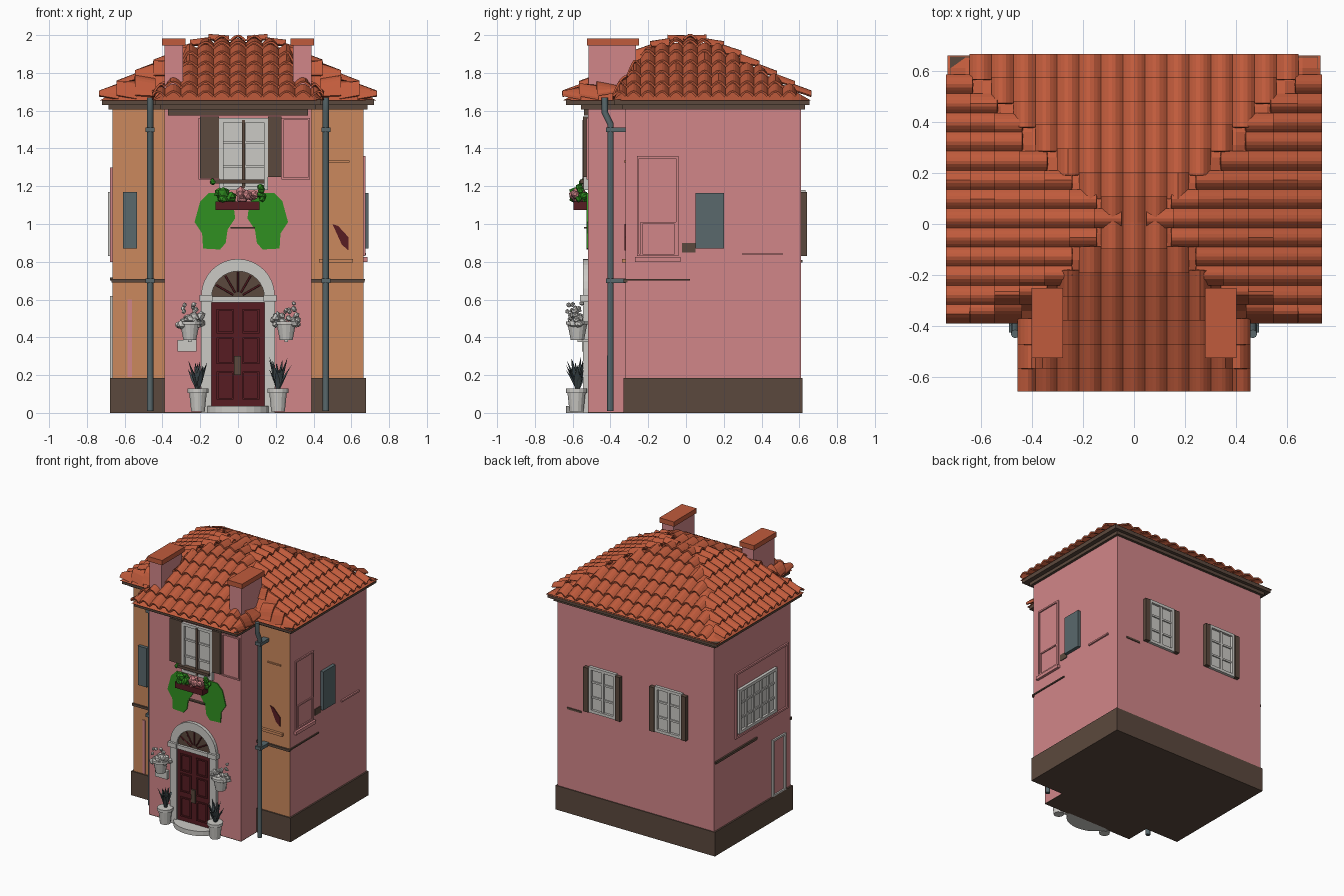
import bpy, bmesh, math, random
from mathutils import Vector, Matrix

if "Cube" in bpy.data.objects:
    bpy.data.objects.remove(bpy.data.objects["Cube"])
random.seed(4)

def material(name, r, g, b):
    m = bpy.data.materials.new(name)
    m.diffuse_color = (r, g, b, 1)
    m.use_nodes = True
    m.node_tree.nodes["Principled BSDF"].inputs["Base Color"].default_value = m.diffuse_color
    return m
PINK = material("pink plaster", .64, .24, .25)
ORANGE = material("orange plaster", .60, .25, .11)
TILE = material("terracotta", .53, .105, .045)
BROWN = material("dark brown", .105, .066, .047)
SLATE = material("slate grey", .10, .14, .15)
WHITE = material("off white", .60, .59, .56)
RED = material("door red", .095, .012, .016)
GREEN = material("leaf green", .03, .28, .015)
LEAF = material("dark leaf", .055, .075, .08)

def finish(name, bm, *mats):
    bmesh.ops.recalc_face_normals(bm, faces=bm.faces[:])
    me = bpy.data.meshes.new(name)
    bm.to_mesh(me)
    bm.free()
    for m in mats:
        me.materials.append(m)
    ob = bpy.data.objects.new(name, me)
    bpy.context.collection.objects.link(ob)
    return ob

def prism(name, pts, depth, mat, *more):
    """Extrude an outline of 3D points by the vector depth."""
    bm = bmesh.new()
    f = bm.faces.new([bm.verts.new(p) for p in pts])
    r = bmesh.ops.extrude_face_region(bm, geom=[f])
    new = [v for v in r["geom"] if isinstance(v, bmesh.types.BMVert)]
    bmesh.ops.translate(bm, verts=new, vec=depth)
    if not any(set(g.verts) == set(v for v in bm.verts if v not in new) for g in bm.faces):
        bm.faces.new([v for v in bm.verts if v not in new])
    return finish(name, bm, mat, *more)

def box(name, x0, x1, y0, y1, z0, z1, mat):
    return prism(name, [(x0, y0, z0), (x1, y0, z0), (x1, y1, z0), (x0, y1, z0)], (0, 0, z1 - z0), mat)

# wall planes: axis across the wall, outward sign, position
WALLS = {"front": ("x", -1, -.52), "wing": ("x", -1, -.32), "back": ("x", 1, .61),
         "right": ("y", 1, .665), "left": ("y", -1, -.665)}

def plate(name, wall, u0, u1, z0, z1, d, mat, d0=-.01):
    axis, s, p = WALLS[wall]
    a, b = sorted((p + s * d0, p + s * d))
    return box(name, u0, u1, a, b, z0, z1, mat) if axis == "x" else box(name, a, b, u0, u1, z0, z1, mat)

def frame(name, wall, u0, u1, z0, z1, w, d, mat):
    plate(name + "_foot", wall, u0, u1, z0, z0 + w, d, mat)
    plate(name + "_head", wall, u0, u1, z1 - w, z1, d, mat)
    plate(name + "_side_a", wall, u0, u0 + w, z0 + w, z1 - w, d, mat)
    plate(name + "_side_b", wall, u1 - w, u1, z0 + w, z1 - w, d, mat)

def window(name, wall, u0, u1, z0, z1, cols, rows):
    plate(name + "_pane", wall, u0, u1, z0, z1, .004, WHITE)
    frame(name + "_frame", wall, u0, u1, z0, z1, .022, .022, WHITE)
    for i in range(1, cols):
        u = u0 + (u1 - u0) * i / cols
        plate(name + "_mullion", wall, u - .009, u + .009, z0 + .02, z1 - .02, .016, WHITE)
    for j in range(1, rows):
        z = z0 + (z1 - z0) * j / rows
        plate(name + "_bar", wall, u0 + .02, u1 - .02, z - .007, z + .007, .013, WHITE)

def tee(x, xf, yf, ym, yb, z):
    """T-shaped plan outline of the house."""
    return [(-x, ym, z), (-xf, ym, z), (-xf, yf, z), (xf, yf, z), (xf, ym, z), (x, ym, z), (x, yb, z), (-x, yb, z)]

# house body: orange on the recessed wing fronts
body = prism("walls", tee(.665, .39, -.52, -.32, .61, .005), (0, 0, 1.62), PINK, ORANGE)
for f in body.data.polygons:
    if f.normal.y < -.5 and abs(f.center.x) > .4:
        f.material_index = 1
box("ground_slab", -.665, .665, -.32, .61, 0, .02, BROWN)
box("front_slab", -.39, .39, -.52, -.3, 0, .008, BROWN)
# brown plinth around wings and back
prism("plinth", [(-.39, -.33, 0), (-.677, -.33, 0), (-.677, .617, 0), (.677, .617, 0), (.677, -.33, 0), (.39, -.33, 0),
                 (.39, -.2, 0), (-.39, -.2, 0)], (0, 0, .185), BROWN)

# eaves
prism("eaves", tee(.72, .44, -.635, -.38, .655, 1.63), (0, 0, .03), BROWN)
prism("cornice", tee(.685, .41, -.555, -.34, .63, 1.605), (0, 0, .03), BROWN)
plate("front_soffit", "front", -.37, .37, 1.575, 1.61, .02, BROWN)

# roof surface: pyramid with a notch beside the front bay and a rounded top
def height(x, y):
    t = min(.73 - abs(x), .66 - y, y + .65, max(2.5 * (y + .39), 2 * (.45 - abs(x)))) / .68
    t = max(t, -.04)
    g = 1.25 * t if t < .6 else .75 + .25 * (1 - (1 - (t - .6) / .4) ** 2)
    return 1.655 + .31 * g

def inside(x, y):
    return abs(x) < .73 and -.65 < y < .66 and (abs(x) < .45 or y > -.39)

xs = [-.73, -.66, -.59, -.52] + [-.45 + .05 * i for i in range(19)] + [.52, .59, .66, .73]
ys = [-.65 + .26 * i / 6 for i in range(6)] + [-.39 + .05 * i for i in range(22)]
bm = bmesh.new()
grid = [[bm.verts.new((x, y, height(x, y))) for y in ys] for x in xs]
for i in range(len(xs) - 1):
    for j in range(len(ys) - 1):
        if inside((xs[i] + xs[i + 1]) / 2, (ys[j] + ys[j + 1]) / 2):
            bm.faces.new([grid[i][j], grid[i + 1][j], grid[i + 1][j + 1], grid[i][j + 1]])
bmesh.ops.delete(bm, geom=[v for v in bm.verts if not v.link_faces], context="VERTS")
finish("roof_deck", bm, TILE)

# barrel tiles following the roof surface
bm = bmesh.new()
def tile(cx, cy, along_y, pitch, length):
    down = math.copysign(1, cy - .01 if along_y else cx)
    rows = []
    for v in (-.5, .6):
        row = []
        for k in range(7):
            u = k / 6 - .5
            a, b = u * pitch, v * length * down
            x, y = (cx + a, cy + b) if along_y else (cx + b, cy + a)
            x, y = max(-.735, min(.735, x)), max(-.655, min(.665, y))
            if abs(cx) > .45:
                y = max(y, -.395)
            elif cy < -.39:
                x = max(-.455, min(.455, x))
            row.append(bm.verts.new((x, y, height(x, y) + .008 + .026 * math.cos(math.pi * u) + .018 * (v + .5)
                                     + random.uniform(-.001, .001))))
        rows.append(row)
    for k in range(6):
        bm.faces.new([rows[0][k], rows[0][k + 1], rows[1][k + 1], rows[1][k]])

def slope_is_y(x, y):
    return min(.66 - y, y + .65) <= .73 - abs(x)
for along_y, nx, y0, ny in ((True, 17, -.65, 14), (False, 15, -.39, 14)):
    px, py = 1.46 / nx, (.66 - y0) / ny
    for i in range(nx):
        for j in range(ny):
            x, y = -.73 + px * (i + .5), y0 + py * (j + .5)
            if inside(x, y) and slope_is_y(x, y) == along_y:
                tile(x, y, along_y, px if along_y else py, py if along_y else px)
tiles = finish("roof_tiles", bm, TILE)
sol = tiles.modifiers.new("thickness", "SOLIDIFY")
sol.thickness = .011

# chimneys
for s, n in ((-1, "left"), (1, "right")):
    a, b = sorted((s * .29, s * .39))
    box(n + "_chimney", a, b, -.515, -.265, 1.66, 1.95, PINK)
    box(n + "_chimney_cap", a - .012, b + .012, -.525, -.25, 1.945, 1.982, TILE)

# downpipes with a bend under the eaves, and brackets
def pipe(name, pts, r, mat):
    cu = bpy.data.curves.new(name, "CURVE")
    cu.dimensions, cu.bevel_depth, cu.bevel_resolution, cu.use_fill_caps = "3D", r, 2, True
    sp = cu.splines.new("POLY")
    sp.points.add(len(pts) - 1)
    for p, q in zip(sp.points, pts):
        p.co = (*q, 1)
    cu.materials.append(mat)
    bpy.context.collection.objects.link(bpy.data.objects.new(name, cu))
for s in (-1, 1):
    pipe("downpipe", [(s * .465, -.43, 1.67), (s * .465, -.43, 1.59), (s * .465, -.40, 1.53), (s * .465, -.40, .01)], .017, SLATE)
    for z in (.7, 1.5):
        box("pipe_bracket", s * .465 - .024, s * .465 + .024, -.424, -.31, z - .012, z + .012, SLATE)
    a, b = sorted((s * .39, s * .67))
    plate("string_course", "wing", a, b, .69, .708, .012, BROWN)

# wing fronts
plate("wing_shutter_left", "wing", -.61, -.535, .87, 1.17, .025, SLATE)
prism("wing_broken_shutter", [(.5, -.31, 1.0), (.53, -.31, .99), (.585, -.31, .93), (.585, -.31, .86), (.55, -.31, .89)], (0, -.016, 0), RED)
plate("wing_sill", "wing", .43, .61, .795, .815, .02, ORANGE)
plate("wing_lintel", "wing", .48, .59, 1.325, 1.335, .008, ORANGE)
plate("wing_pink_strip", "wing", -.585, -.56, .19, .6, .006, PINK)

# right wall: slate shutter and plaster frames
plate("right_shutter", "right", .05, .2, .87, 1.165, .025, SLATE)
plate("right_shutter_hinge", "right", -.02, .05, .85, .9, .005, BROWN)
frame("right_blind_window", "right", -.26, -.04, .83, 1.36, .012, .01, PINK)
plate("right_blind_sill", "right", -.27, -.03, .8, .825, .02, PINK)
frame("right_small_panel", "right", -.24, -.05, .83, 1.01, .01, .008, PINK)
plate("right_blind_ledge", "right", .3, .51, .835, .847, .012, PINK)
plate("right_string", "right", -.33, .02, .7, .71, .008, BROWN)

# left wall: wide window, frame and blind door
window("left_window", "left", -.13, .33, .83, 1.17, 5, 3)
frame("left_plaster_frame", "left", -.28, .36, .8, 1.3, .015, .012, PINK)
plate("left_string", "left", .1, .6, .70, .718, .012, BROWN)
frame("left_blind_door", "left", -.25, -.09, .18, .62, .015, .012, WHITE)

# back windows with open shutters
for u in (.27, -.29):
    window("back_window", "back", u - .115, u + .115, .83, 1.18, 2, 3)
    for s in (-1, 1):
        plate("back_shutter", "back", u + s * .135 - .02, u + s * .135 + .02, .83, 1.17, .03, BROWN)
plate("back_crack", "back", .46, .58, .795, .81, .006, BROWN)

# front door in an arched surround
def arc(r, zc, n=16):
    return [(r * math.cos(math.pi * i / n), -.515, zc + r * math.sin(math.pi * i / n)) for i in range(n + 1)]
surround = [(.195, -.515, 0)] + arc(.195, .62) + [(-.195, -.515, 0), (-.14, -.515, 0)] + arc(.14, .61)[::-1] + [(.14, -.515, 0)]
prism("door_surround", surround, (0, -.03, 0), WHITE)
prism("fanlight", arc(.145, .61), (0, -.014, 0), BROWN)
for k in range(1, 6):
    a = math.pi * k / 6
    pipe("fanlight_rib", [(.03 * math.cos(a), -.53, .61 + .03 * math.sin(a)), (.135 * math.cos(a), -.53, .61 + .135 * math.sin(a))], .005, RED)
plate("door", "front", -.142, .142, .03, .59, .012, RED)
plate("door_transom", "front", -.142, .142, .585, .615, .028, WHITE)
for s in (-1, 1):
    a, b = sorted((s * .135, s * .205))
    plate("capital", "front", a, b, .59, .625, .042, WHITE)
    for z0, z1 in ((.07, .22), (.26, .40), (.42, .55)):
        frame("door_panel", "front", s * .068 - .045, s * .068 + .045, z0, z1, .01, .02, RED)
plate("door_latch", "front", -.02, .015, .2, .3, .022, BROWN)
prism("doorstep", [(.17 * math.cos(math.pi * i / 12), -.51 - .125 * math.sin(math.pi * i / 12), 0) for i in range(13)], (0, 0, .036), WHITE)

# upper window, shutters and balcony box
window("upper_window", "front", -.1, .16, 1.18, 1.56, 2, 3)
plate("window_post", "front", .022, .038, 1.19, 1.55, .028, BROWN)
plate("upper_shutter_left", "front", -.2, -.1, 1.24, 1.57, .025, BROWN)
plate("upper_shutter_right", "front", .16, .23, 1.25, 1.57, .025, BROWN)
frame("upper_left_trim", "front", -.21, -.1, 1.235, 1.56, .01, .012, PINK)
frame("upper_right_trim", "front", .23, .38, 1.235, 1.56, .01, .008, PINK)
plate("balcony_rail", "front", -.13, .14, 1.215, 1.235, .04, BROWN)
plate("flower_box", "front", -.12, .115, 1.075, 1.12, .075, RED)
plate("box_bracket", "front", -.04, .09, .975, .985, .02, BROWN)

# foliage lumps
def bush(name, c, spread, r, n, mat):
    bm = bmesh.new()
    for _ in range(n):
        p = Vector(c) + Vector([random.uniform(-q, q) for q in spread])
        g = bmesh.ops.create_icosphere(bm, subdivisions=1, radius=r * random.uniform(.7, 1.1), matrix=Matrix.Translation(p))
        for v in g["verts"]:
            v.co = p + (v.co - p) * random.uniform(.75, 1.2)
    finish(name, bm, mat)
bush("box_greenery", (-.07, -.57, 1.15), (.045, .025, .02), .032, 12, GREEN)
bush("box_greenery_right", (.125, -.56, 1.16), (.012, .02, .04), .02, 6, GREEN)
bush("box_flowers", (.055, -.575, 1.15), (.04, .02, .02), .028, 10, PINK)
bush("box_tip", (-.125, -.55, 1.225), (.02, .01, .005), .015, 4, GREEN)

# flat ivy on either side of the box
ivy = [(.1, 1.165), (.06, 1.11), (.05, 1.03), (.09, .97), (.1, .9), (.13, .865), (.22, .87), (.225, .95), (.265, 1.01), (.235, 1.12), (.19, 1.165)]
for s, dx in ((1, 0), (-1, .035)):
    prism("ivy", [(s * x + dx, -.515, z) for x, z in ivy], (0, -.012, 0), GREEN)

# potted plants by the door and flower baskets on the wall
def pot(name, x, y, z, r0, r1, h):
    bm = bmesh.new()
    for a, b, z0, z1 in ((r0, r1, z, z + h), (r1 * 1.12, r1 * 1.12, z + h * .82, z + h)):
        bmesh.ops.create_cone(bm, cap_ends=True, segments=14, radius1=a, radius2=b, depth=z1 - z0,
                              matrix=Matrix.Translation((x, y, (z0 + z1) / 2)))
    finish(name, bm, WHITE)
for s in (-1, 1):
    px = s * .212
    pot("floor_pot", px, -.58, 0.008, .037, .05, .12)
    bm = bmesh.new()
    for k in range(16):
        a, h, reach = k * 2.4, random.uniform(.1, .19), random.uniform(.02, .075)
        d, t = Vector((math.cos(a), math.sin(a), 0)), Vector((-math.sin(a), math.cos(a), 0)) * .014
        b = Vector((px, -.575, .11))
        m = b + d * reach * .5 + Vector((0, 0, h * .55))
        q = [bm.verts.new(p) for p in (b - t * .6, b + t * .6, m + t, b + d * reach + Vector((0, 0, h)), m - t, m - d * .012)]
        for f in ((0, 1, 2, 4), (4, 2, 3), (0, 5, 4), (1, 2, 5), (5, 2, 3), (5, 3, 4), (0, 1, 5)):
            bm.faces.new([q[i] for i in f])
    finish("spiky_leaves", bm, LEAF)
    pot("wall_pot", s * .255, -.575, .385, .035, .055, .1)
    box("pot_bracket", s * .255 - .01, s * .255 + .01, -.575, -.515, .375, .39, WHITE)
    bush("white_flowers", (s * .255, -.58, .49), (.065, .03, .03), .024, 24, WHITE)
    bush("white_flower_tips", (s * .255, -.59, .555), (.05, .04, .025), .013, 7, WHITE)
box("wall_box", -.32, -.22, -.55, -.515, .325, .385, WHITE)
